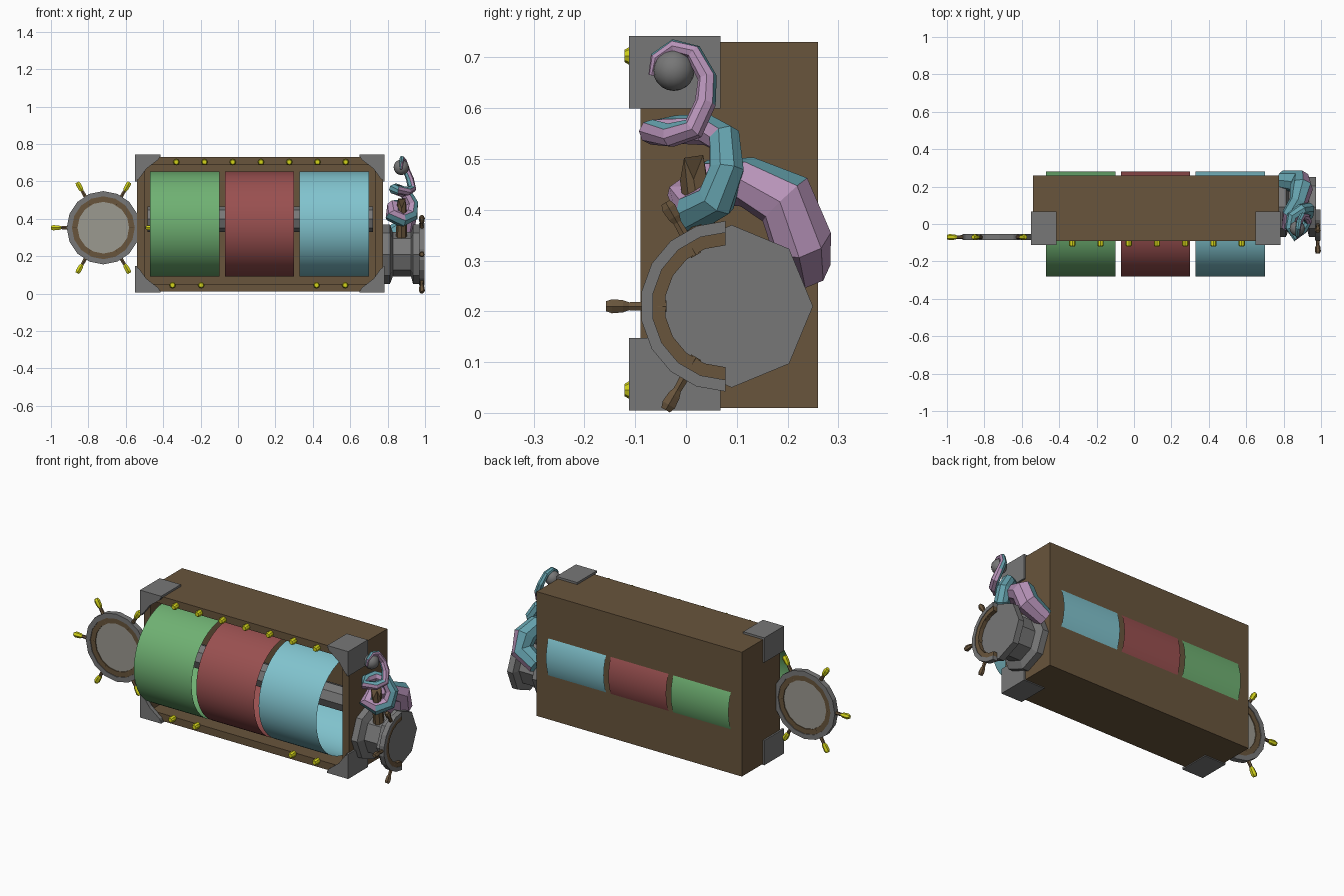
import bpy, bmesh, math
from mathutils import Vector

if "Cube" in bpy.data.objects:
    bpy.data.objects.remove(bpy.data.objects["Cube"])

def mat(name, r, g, b):
    m = bpy.data.materials.new(name)
    m.diffuse_color = (r, g, b, 1)
    m.use_nodes = True
    m.node_tree.nodes["Principled BSDF"].inputs["Base Color"].default_value = m.diffuse_color
    return m

WOOD = mat("brown wood", .14, .09, .045)
IRON = mat("grey iron", .185, .185, .185)
PALE = mat("pale grey", .33, .32, .28)
GOLD = mat("yellow brass", .66, .66, .01)
GREEN = mat("green", .16, .44, .17)
RED = mat("red", .32, .08, .08)
BLUE = mat("light blue", .22, .55, .62)
TEAL = mat("teal skin", .13, .36, .42)
PINK = mat("pink skin", .47, .29, .48)

def finish(bm, name, *mats, fix=True):
    if fix:
        bmesh.ops.recalc_face_normals(bm, faces=bm.faces)
    me = bpy.data.meshes.new(name)
    bm.to_mesh(me)
    bm.free()
    for m in mats:
        me.materials.append(m)
    ob = bpy.data.objects.new(name, me)
    bpy.context.collection.objects.link(ob)
    return ob

def box(name, lo, hi, m):
    bm = bmesh.new()
    bmesh.ops.create_cube(bm, size=1)
    for v in bm.verts:
        v.co = [(l + h) / 2 + c * (h - l) for c, l, h in zip(v.co, lo, hi)]
    return finish(bm, name, m)

def skin(name, rings, mats, cap=True, closed=False, smooth=False):
    """Join a row of vertex rings into a tube."""
    bm = bmesh.new()
    rs = [[bm.verts.new(p) for p in r] for r in rings]
    n = len(rs[0])
    for a, b in zip(rs, rs[1:] + rs[:1] if closed else rs[1:]):
        for i in range(n):
            f = bm.faces.new((a[i], a[(i + 1) % n], b[(i + 1) % n], b[i]))
            f.smooth = smooth
    if cap and not closed:
        bm.faces.new(rs[0])
        bm.faces.new(rs[-1])
    return finish(bm, name, *mats)

def frame(axis):
    """Two directions across an axis."""
    t = Vector(axis).normalized()
    u = t.cross(Vector((0, 0, 1)) if abs(t.z) < .9 else Vector((1, 0, 0))).normalized()
    return t, u, u.cross(t)

def circle(c, axis, r, n, turn=0):
    t, u, w = frame(axis)
    return [Vector(c) + r * (u * math.cos(a) + w * math.sin(a))
            for a in (2 * math.pi * i / n + turn for i in range(n))]

def rod(name, stations, n, *mats, cap=True, smooth=False):
    """Round part through (point, radius) stations on a straight axis."""
    axis = Vector(stations[-1][0]) - Vector(stations[0][0])
    return skin(name, [circle(p, axis, r, n) for p, r in stations], mats, cap, smooth=smooth)

def hoop(name, place, ri, ro, t, m, n, a0=0, a1=360):
    """Flat ring or arc, placed through place(u, v, w)."""
    full = a1 - a0 == 360
    rings = []
    for i in range(n if full else n + 1):
        a = math.radians(a0 + (a1 - a0) * i / n)
        rings.append([place(r * math.cos(a), r * math.sin(a), w)
                      for r, w in ((ri, -t), (ro, -t), (ro, t), (ri, t))])
    return skin(name, rings, [m], closed=full)

def spoke(name, place, deg, r0, r1, grip):
    a = math.radians(deg)
    at = lambda r: place(r * math.cos(a), r * math.sin(a), 0)
    mid = r0 + (r1 - r0) * .62
    rod(name + "_shaft", [(at(r0), .013), (at(mid), .009)], 6, WOOD)
    rod(name + "_grip", [(at(mid), .009), (at(mid + .012), .014),
                         (at(r1 - .012), .016), (at(r1), .011)], 6, grip)

# Hollow cabinet, open at the front
bm = bmesh.new()
bmesh.ops.create_cube(bm, size=1)
for v in bm.verts:
    v.co = (.1175 + v.co.x * 1.315, .085 + v.co.y * .35, .37 + v.co.z * .72)
front = min(bm.faces, key=lambda f: f.calc_center_median().y)
bmesh.ops.inset_region(bm, faces=[front], thickness=.06)
ext = bmesh.ops.extrude_discrete_faces(bm, faces=[front])
for v in ext["faces"][0].verts:
    v.co.y += .33
finish(bm, "cabinet", WOOD)

# Reels and axle
for name, x, m in (("green_reel", -.47, GREEN), ("red_reel", -.07, RED), ("blue_reel", .33, BLUE)):
    rod(name, [((x, 0, .372), .282), ((x + .37, 0, .372), .282)], 40, m, cap=False, smooth=True)
rod("axle", [((-.485, 0, .398), .068), ((.722, 0, .398), .068)], 8, IRON)

# Corner brackets: front gusset, top or bottom plate, side plate
for sx in (-1, 1):
    for sz in (-1, 1):
        X = lambda d: .1175 + sx * (.667 - d)
        Z = lambda d: .3735 + sz * (.369 - d)
        span = lambda a, b: (min(a, b), max(a, b))
        tri = [(0, 0), (.135, 0), (.125, .025), (.06, .075), (.02, .13), (0, .14)]
        skin("bracket_gusset", [[(X(a), y, Z(b)) for a, b in tri] for y in (-.112, -.088)], [IRON])
        x0, x1 = span(X(0), X(.135))
        z0, z1 = span(Z(0), Z(.012))
        box("bracket_plate", (x0, -.112, z0), (x1, .068, z1), IRON)
        x0, x1 = span(X(0), X(.012))
        z0, z1 = span(Z(0), Z(.143))
        box("bracket_side", (x0, -.112, z0), (x1, .068, z1), IRON)

# Front bolts
for z, xs in ((.703, [-.33 + .151 * i for i in range(7)]), (.045, [-.35, -.197, .42, .573])):
    for x in xs:
        rod("bolt", [((x, -.085, z), .017), ((x, -.113, z), .017), ((x, -.121, z), .012)], 8, GOLD)

# Left helm wheel
left = lambda u, v, w: Vector((-.72 + u, -.07 + w, .352 + v))
hoop("wheel_rim", left, .168, .196, .016, IRON, 16)
hoop("wheel_inner_rim", left, .138, .17, .012, WOOD, 16)
rod("wheel_disc", [(left(0, 0, -.007), .146), (left(0, 0, .007), .146)], 24, PALE)
for d in range(0, 360, 60):
    spoke("wheel_spoke", left, d, .14, .28, GOLD)

# Barrel hub on the right side
prof = [(.77, .16), (.812, .16), (.828, .118), (.925, .118), (.936, .16), (.972, .16)]
hub = rod("hub", [((x, .09, .21), r) for x, r in prof], 8, IRON, WOOD)
for p in hub.data.polygons:
    if .829 > p.center.x - .03 > .80 and len(p.vertices) == 4:
        p.material_index = 1

# Half helm wheel on the hub
right = lambda u, v, w: Vector((.983 + w, .078 + u, .21 + v))
hoop("half_rim", right, .145, .168, .015, IRON, 9, 90, 270)
hoop("half_inner_rim", right, .12, .147, .012, WOOD, 9, 90, 270)
for d in (120, 180, 240):
    spoke("half_wheel_spoke", right, d, .116, .236, WOOD)

# Broken lever stump with a jagged top, and its loose knob
base, tip = Vector((.875, .04, .30)), Vector((.875, .015, .47))
rings = [circle(base, tip - base, .03, 8), circle(tip, tip - base, .027, 8)]
for i, p in enumerate(rings[1]):
    p.z += .035 if i % 2 else -.01
skin("lever_stump", rings, [WOOD])
bm = bmesh.new()
bmesh.ops.create_uvsphere(bm, u_segments=16, v_segments=10, radius=.041)
for v in bm.verts:
    v.co += Vector((.873, -.024, .675))
for f in bm.faces:
    f.smooth = True
finish(bm, "lever_knob", IRON)

# Tentacle: centre line and radius
path = [(.79, .235, .29, .05), (.89, .225, .345, .062), (.895, .195, .42, .062),
        (.88, .12, .455, .05), (.835, .05, .455, .045), (.825, .0, .42, .042),
        (.875, .015, .395, .042), (.925, .06, .42, .04), (.93, .08, .48, .036),
        (.895, .075, .54, .033), (.845, .04, .558, .031), (.835, -.02, .558, .028),
        (.86, -.068, .553, .025), (.905, -.03, .547, .024), (.93, .015, .56, .023),
        (.92, .038, .61, .021), (.9, .042, .66, .019), (.885, .015, .71, .017),
        (.877, -.025, .722, .014), (.873, -.06, .70, .011), (.872, -.068, .665, .006)]
pts = [Vector(p[:3]) for p in path]
rings, side = [], Vector((0, 1, 0))
for i, p in enumerate(pts):
    t = (pts[min(i + 1, len(pts) - 1)] - pts[max(i - 1, 0)]).normalized()
    side = (side - t * side.dot(t)).normalized()
    up = t.cross(side)
    rings.append([p + path[i][3] * (side * math.cos(a) + up * math.sin(a))
                  for a in (math.pi / 4 * k for k in range(8))])
arm = skin("tentacle", rings, [TEAL, PINK])
# Underside is pink; it twists along the length
for p in arm.data.polygons:
    k = p.index // 8
    under = Vector((1, -.1, -.5) if k < 4 else (-.6, -.3, .7) if k < 9 else (.8, -.3, -.6))
    if p.normal.dot(under) > .1:
        p.material_index = 1
